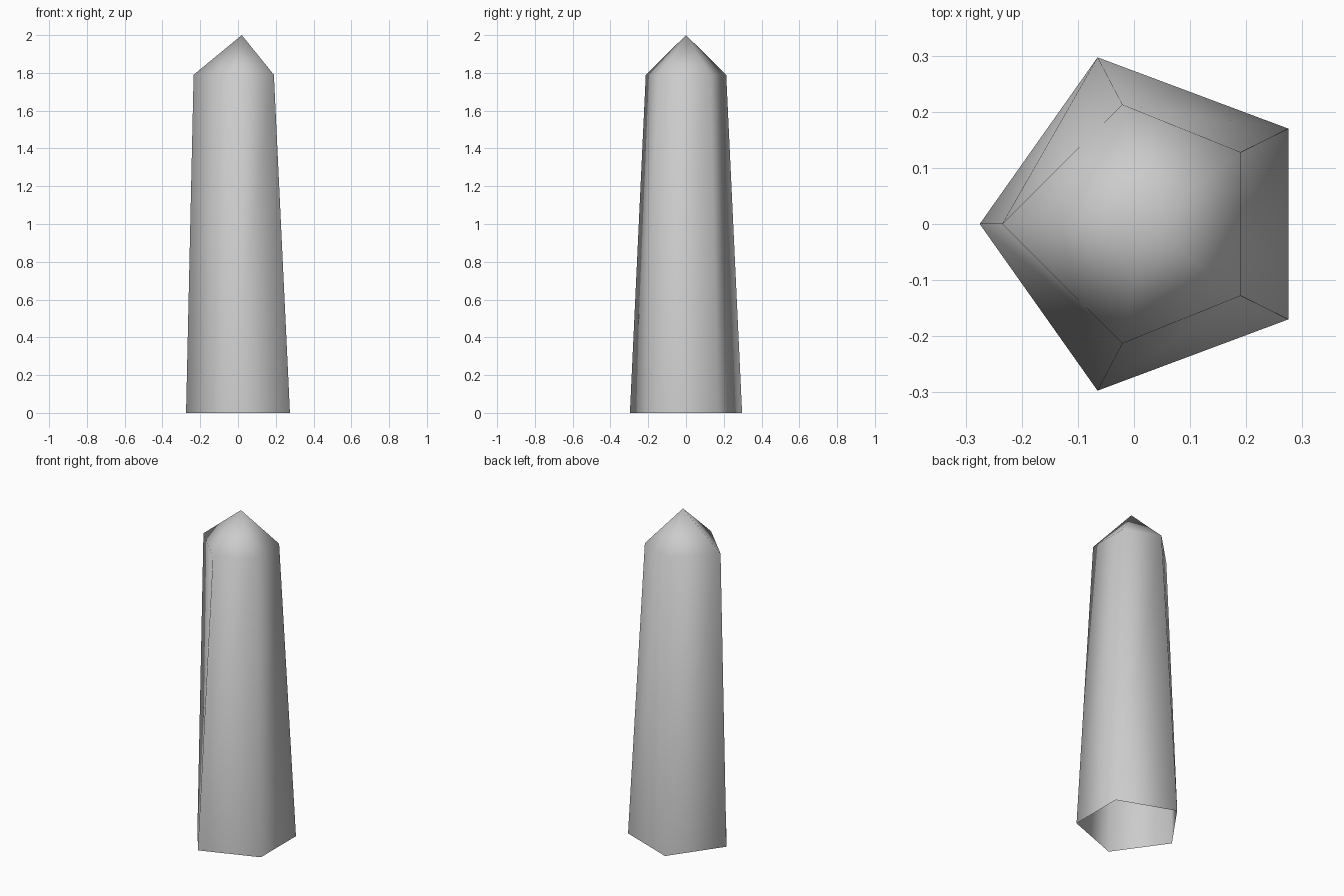
import bpy
import bmesh

if "Cube" in bpy.data.objects:
    bpy.data.objects.remove(bpy.data.objects["Cube"], do_unlink=True)

# Stone colour
stone = bpy.data.materials.new("grey stone")
stone.use_nodes = True
grey = (0.6, 0.6, 0.6, 1.0)
stone.diffuse_color = grey
stone.node_tree.nodes["Principled BSDF"].inputs["Base Color"].default_value = grey


def pentagon(bm, left, side, right, z):
    """Counter-clockwise ring, mirrored across y, starting at the left corner."""
    sx, sy = side
    rx, ry = right
    outline = [(left, 0), (sx, -sy), (rx, -ry), (rx, ry), (sx, sy)]
    return [bm.verts.new((x, y, z)) for x, y in outline]


bm = bmesh.new()
base = pentagon(bm, -0.275, (-0.065, 0.297), (0.275, 0.17), 0)
shoulder = pentagon(bm, -0.235, (-0.021, 0.213), (0.19, 0.128), 1.79)
apex = bm.verts.new((0.02, 0, 2))

# Tapering, slightly twisted shaft walls and pointed tip; the underside is open
for i in range(5):
    j = (i + 1) % 5
    bm.faces.new((base[i], base[j], shoulder[j]))
    bm.faces.new((base[i], shoulder[j], shoulder[i]))
    bm.faces.new((shoulder[i], shoulder[j], apex))

for face in bm.faces:
    face.smooth = True

mesh = bpy.data.meshes.new("crystal_pillar")
bm.to_mesh(mesh)
bm.free()
mesh.materials.append(stone)
pillar = bpy.data.objects.new("crystal_pillar", mesh)
bpy.context.scene.collection.objects.link(pillar)
